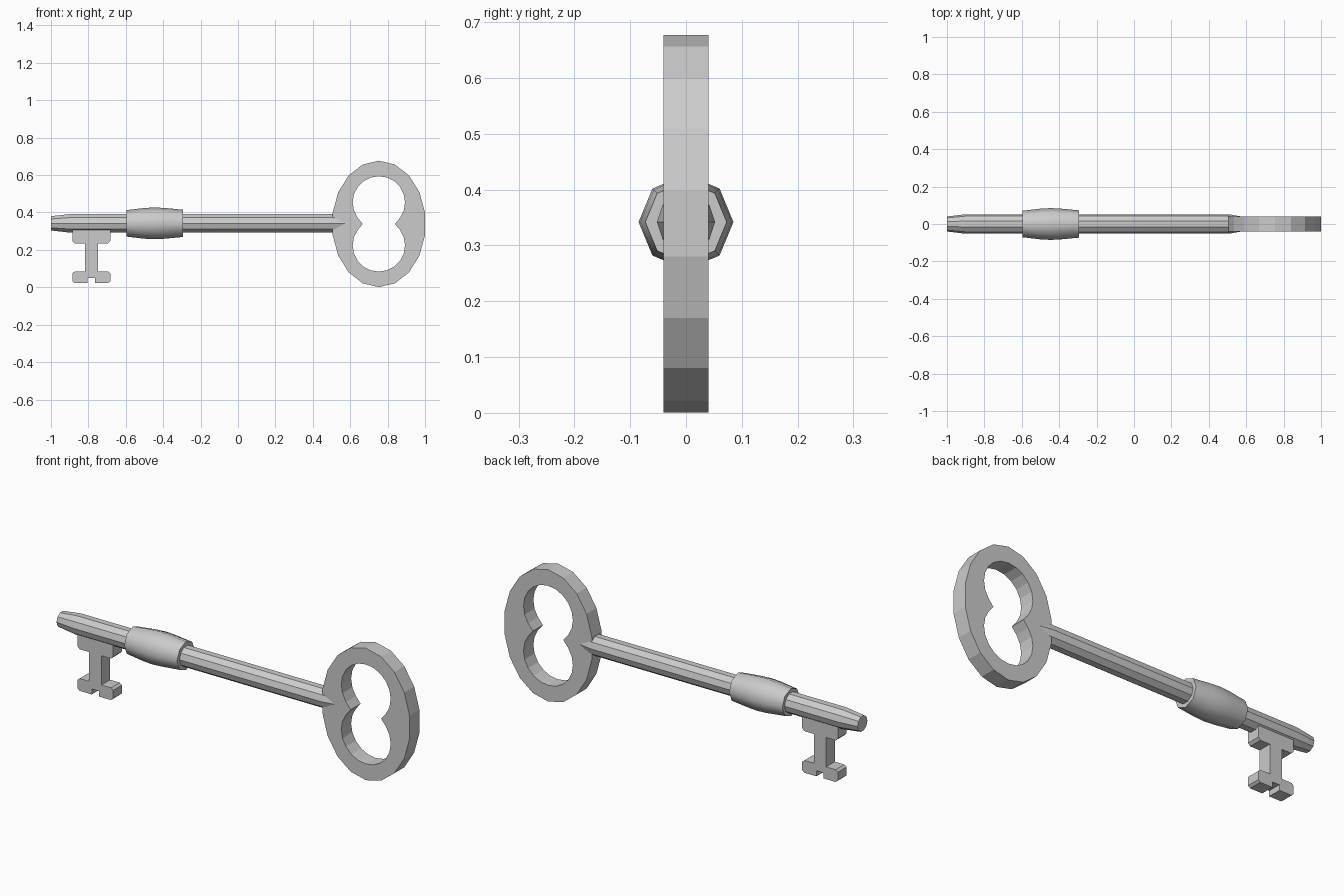
import bpy
import bmesh
import math
from mathutils import Matrix

cube = bpy.data.objects.get("Cube")
if cube:
    bpy.data.objects.remove(cube, do_unlink=True)

# One grey metal for the whole key
metal = bpy.data.materials.new("grey metal")
metal.use_nodes = True
grey = (0.6, 0.6, 0.6, 1)
metal.diffuse_color = grey
metal.node_tree.nodes["Principled BSDF"].inputs["Base Color"].default_value = grey

AXIS_Z = 0.342


def add_object(name, mesh, smooth_angle):
    mesh.materials.clear()
    mesh.materials.append(metal)
    obj = bpy.data.objects.new(name, mesh)
    bpy.context.collection.objects.link(obj)
    bpy.ops.object.select_all(action="DESELECT")
    obj.select_set(True)
    bpy.context.view_layer.objects.active = obj
    bpy.ops.object.shade_smooth_by_angle(angle=math.radians(smooth_angle))
    return obj


def plate(name, outlines, half_depth):
    """Extrude closed x/z outlines along y; inner outlines become holes."""
    curve = bpy.data.curves.new(name + "_outline", "CURVE")
    curve.dimensions = "2D"
    curve.fill_mode = "BOTH"
    curve.extrude = half_depth
    for points in outlines:
        spline = curve.splines.new("POLY")
        spline.points.add(len(points) - 1)
        for p, (x, z) in zip(spline.points, points):
            p.co = (x, z, 0, 1)
        spline.use_cyclic_u = True
    temp = bpy.data.objects.new(name + "_outline", curve)
    bpy.context.collection.objects.link(temp)
    graph = bpy.context.evaluated_depsgraph_get()
    mesh = bpy.data.meshes.new_from_object(temp.evaluated_get(graph))
    bpy.data.objects.remove(temp, do_unlink=True)
    mesh.transform(Matrix.Rotation(math.pi / 2, 4, "X"))
    bm = bmesh.new()
    bm.from_mesh(mesh)
    bmesh.ops.remove_doubles(bm, verts=bm.verts, dist=0.0001)
    bmesh.ops.recalc_face_normals(bm, faces=bm.faces)
    bm.to_mesh(mesh)
    bm.free()
    mesh.name = name
    return add_object(name, mesh, 10)


def turned(name, profile, sides, smooth_angle):
    """Rings of (x, radius) around the long axis, capped at both ends."""
    bm = bmesh.new()
    rings = []
    for x, r in profile:
        angles = [2 * math.pi * i / sides for i in range(sides)]
        rings.append([bm.verts.new((x, r * math.cos(a), AXIS_Z + r * math.sin(a)))
                      for a in angles])
    for a, b in zip(rings, rings[1:]):
        for i in range(sides):
            j = (i + 1) % sides
            bm.faces.new((a[i], a[j], b[j], b[i]))
    bm.faces.new(rings[0])
    bm.faces.new(rings[-1])
    bmesh.ops.recalc_face_normals(bm, faces=bm.faces)
    mesh = bpy.data.meshes.new(name)
    bm.to_mesh(mesh)
    bm.free()
    return add_object(name, mesh, smooth_angle)


# Shaft with tapered tip and a taper sinking into the bow
turned("shaft", [(-1, 0.04), (-0.9, 0.052), (0.505, 0.052), (0.6, 0.036)], 10, 30)

# Barrel-shaped collar
turned("collar", [(-0.595, 0.071), (-0.5, 0.082), (-0.445, 0.085),
                  (-0.39, 0.082), (-0.295, 0.073)], 8, 60)

# Bow: oval ring with a two-lobed opening
BOW_X, BOW_Z = 0.753, 0.339
outer = []
for i in range(18):
    a = 2 * math.pi * i / 18
    outer.append((BOW_X + 0.251 * math.sin(a), BOW_Z + 0.338 * math.cos(a)))
lobe = []
for i in range(17):
    a = math.radians(-144 + 18 * i)
    lobe.append((0.14 * math.sin(a), 0.115 + 0.14 * math.cos(a)))
lobe[0], lobe[-1] = (-0.086, 0), (0.086, 0)
lower = [(-x, -z) for x, z in lobe[1:-1]]
hole = [(BOW_X + x, BOW_Z + z) for x, z in lobe + lower]
plate("bow", [outer, hole], 0.04)

# Bit: symmetric outline of top plate, stem and notched foot
half = [(0.101, 0.31), (0.101, 0.247), (0.089, 0.235), (0.035, 0.235),
        (0.035, 0.085), (0.089, 0.085), (0.101, 0.075), (0.101, 0.032),
        (0.089, 0.022), (0.02, 0.022), (0.02, 0.05)]
BIT_X = -0.784
bit = [(BIT_X + x, z) for x, z in half]
bit += [(BIT_X - x, z) for x, z in reversed(half)]
plate("bit", [bit], 0.035)
